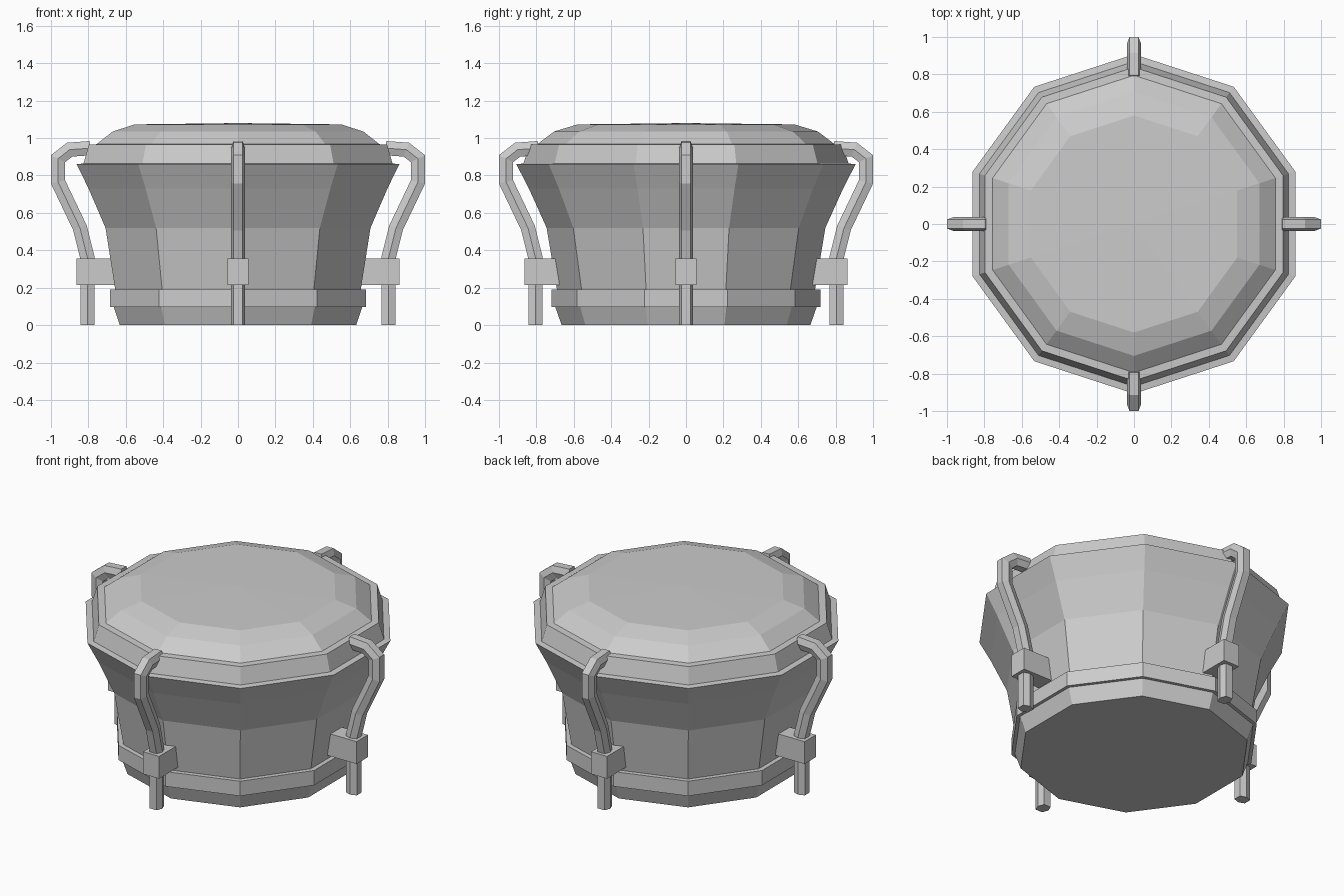
import bpy, bmesh, math
from mathutils import Vector, Matrix

cube = bpy.data.objects.get("Cube")
if cube:
    bpy.data.objects.remove(cube)

SIDES = 10

steel = bpy.data.materials.new("plain grey")
steel.use_nodes = True
GREY = (0.6, 0.6, 0.6, 1)
steel.diffuse_color = GREY
steel.node_tree.nodes["Principled BSDF"].inputs["Base Color"].default_value = GREY


def finish(name, bm):
    bmesh.ops.recalc_face_normals(bm, faces=bm.faces)
    mesh = bpy.data.meshes.new(name)
    bm.to_mesh(mesh)
    bm.free()
    mesh.materials.append(steel)
    obj = bpy.data.objects.new(name, mesh)
    bpy.context.collection.objects.link(obj)
    return obj


def bridge(bm, a, b):
    n = len(a)
    for i in range(n):
        j = (i + 1) % n
        bm.faces.new((a[i], a[j], b[j], b[i]))


def lathe(name, profile, closed=False):
    """Turn (radius, z) points into a ten-sided solid, or a ring if closed."""
    bm = bmesh.new()
    rings = []
    for r, z in profile:
        angles = [math.pi / 2 + i * math.tau / SIDES for i in range(SIDES)]
        rings.append([bm.verts.new((r * math.cos(a), r * math.sin(a), z)) for a in angles])
    for a, b in zip(rings, rings[1:]):
        bridge(bm, a, b)
    if closed:
        bridge(bm, rings[-1], rings[0])
    else:
        bm.faces.new(rings[0])
        bm.faces.new(rings[-1])
    return finish(name, bm)


def clamp_rod(name, turn):
    """Sweep a six-sided section along the bent rod, with mitred joints."""
    path = [Vector((r, 0, z)) for r, z in (
        (0.805, 0), (0.805, 0.36), (0.845, 0.52), (0.962, 0.765),
        (0.962, 0.89), (0.9, 0.938), (0.79, 0.946))]
    section = [(0.038, 0.024), (0, 0.038), (-0.038, 0.024),
               (-0.038, -0.024), (0, -0.038), (0.038, -0.024)]
    bm = bmesh.new()
    rings = []
    for i, p in enumerate(path):
        before = (p - path[i - 1]).normalized() if i else Vector((0, 0, 1))
        after = (path[i + 1] - p).normalized() if i < len(path) - 1 else before
        along = (before + after).normalized()
        out = Vector((along.z, 0, -along.x)) / max(along.dot(before), 0.5)
        rings.append([bm.verts.new(p + out * u + Vector((0, v, 0))) for u, v in section])
    for a, b in zip(rings, rings[1:]):
        bridge(bm, a, b)
    bm.faces.new(rings[0])
    bm.faces.new(rings[-1])
    bm.transform(turn)
    return finish(name, bm)


def clamp_block(name, turn):
    bm = bmesh.new()
    size = Matrix.Diagonal((0.213, 0.112, 0.14, 1))
    bmesh.ops.create_cube(bm, size=1, matrix=Matrix.Translation((0.757, 0, 0.285)) @ size)
    bm.transform(turn)
    return finish(name, bm)


# Flared bowl, base band and domed lid
lathe("bowl", [(0.665, 0), (0.7, 0.1), (0.69, 0.19), (0.745, 0.52),
               (0.84, 0.73), (0.907, 0.86), (0.86, 0.865)])
lathe("base_band", [(0.66, 0.097), (0.72, 0.097), (0.72, 0.19), (0.66, 0.19)], closed=True)
lathe("lid", [(0.87, 0.86), (0.838, 0.965), (0.795, 0.967),
              (0.705, 1.035), (0.58, 1.073), (0.01, 1.08)])

# Four clamps around the bowl
for i, side in enumerate(("left", "back", "right", "front")):
    turn = Matrix.Rotation(i * math.pi / 2, 4, "Z")
    clamp_rod(side + "_clamp_rod", turn)
    clamp_block(side + "_clamp_block", turn)
